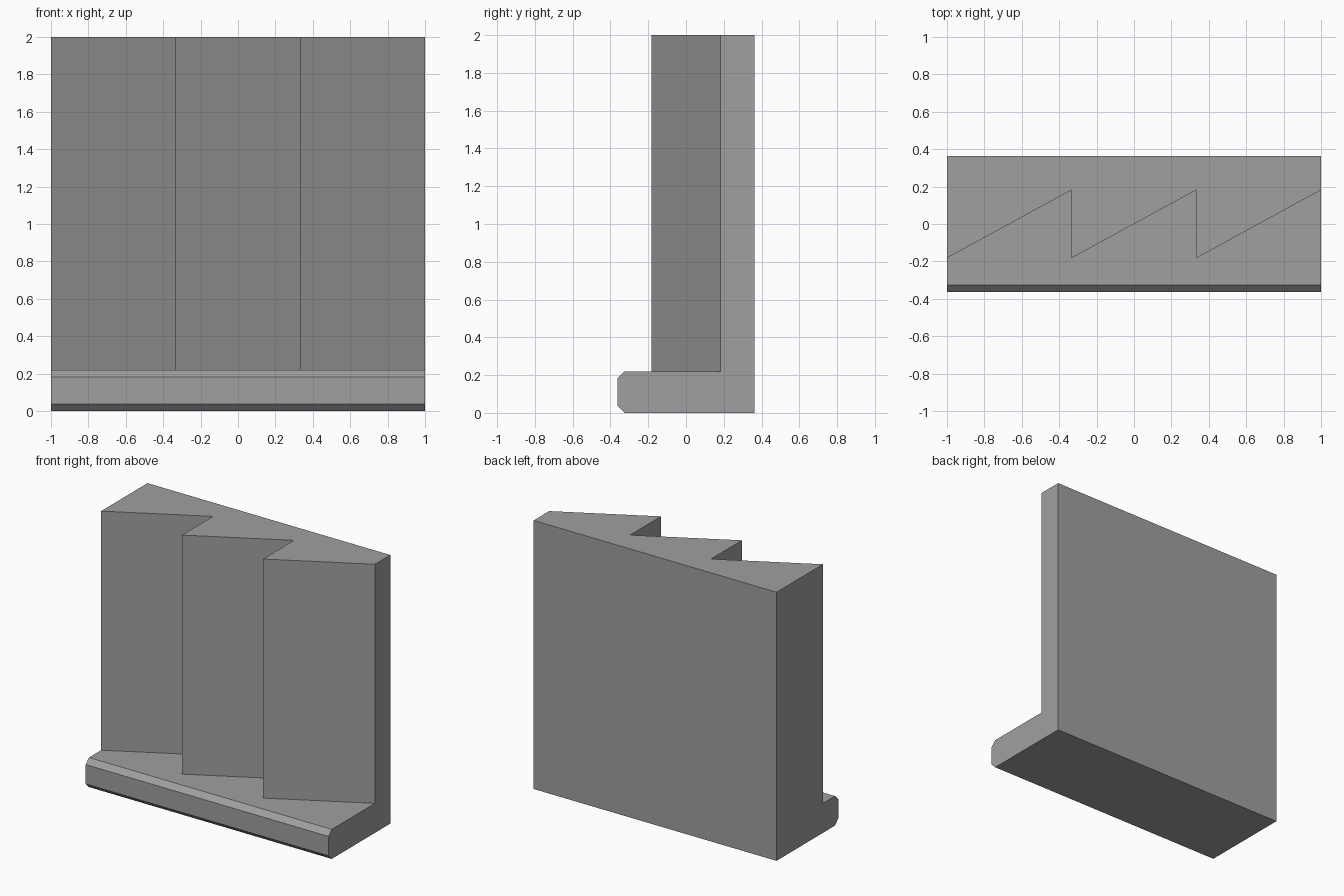
import bpy, bmesh
from mathutils import Vector

if "Cube" in bpy.data.objects:
    bpy.data.objects.remove(bpy.data.objects["Cube"])

HALF_W, HALF_D, HEIGHT = 1.0, 0.363, 2.0
PLINTH_H, BEVEL = 0.22, 0.038
TEETH, TOOTH = 3, 0.182

stone = bpy.data.materials.new("grey stone")
stone.diffuse_color = (0.35, 0.35, 0.35, 1)
stone.use_nodes = True
stone.node_tree.nodes["Principled BSDF"].inputs["Base Color"].default_value = stone.diffuse_color


def prism(name, outline, sweep):
    """Extrude a closed outline along a vector into a solid."""
    bm = bmesh.new()
    face = bm.faces.new([bm.verts.new(p) for p in outline])
    new = bmesh.ops.extrude_face_region(bm, geom=[face])["geom"]
    verts = [v for v in new if isinstance(v, bmesh.types.BMVert)]
    bmesh.ops.translate(bm, verts=verts, vec=Vector(sweep))
    bmesh.ops.recalc_face_normals(bm, faces=bm.faces)
    mesh = bpy.data.meshes.new(name)
    bm.to_mesh(mesh)
    bm.free()
    mesh.materials.append(stone)
    obj = bpy.data.objects.new(name, mesh)
    bpy.context.collection.objects.link(obj)
    return obj


# Wall and bevelled plinth: one side profile swept across the width
d, b = HALF_D, BEVEL
profile = [(d, 0), (-d + b, 0), (-d, b), (-d, PLINTH_H - b), (-d + b, PLINTH_H),
           (-0.25, PLINTH_H), (-0.25, HEIGHT), (d, HEIGHT)]
wall = prism("pleated_wall", [(-HALF_W, y, z) for y, z in profile], (2 * HALF_W, 0, 0))

# Sawtooth cutter that carves the slanted front faces above the plinth
pitch = 2 * HALF_W / TEETH
saw = [(-1.1, -TOOTH)]
for i in range(TEETH):
    x = -HALF_W + i * pitch
    saw += [(x, -TOOTH), (x + pitch, TOOTH)]
saw += [(1.1, TOOTH), (1.1, -0.6), (-1.1, -0.6)]
cutter = prism("sawtooth_cutter", [(x, y, PLINTH_H) for x, y in saw], (0, 0, HEIGHT))
cutter.hide_render = True

# Carve, then merge coplanar faces
mod = wall.modifiers.new("carve", 'BOOLEAN')
mod.operation, mod.solver, mod.object = 'DIFFERENCE', 'EXACT', cutter
depsgraph = bpy.context.evaluated_depsgraph_get()
carved = bpy.data.meshes.new_from_object(wall.evaluated_get(depsgraph))
wall.modifiers.clear()
bm = bmesh.new()
bm.from_mesh(carved)
bmesh.ops.remove_doubles(bm, verts=bm.verts, dist=1e-4)
bmesh.ops.dissolve_limit(bm, angle_limit=0.01, verts=bm.verts, edges=bm.edges)
bm.to_mesh(carved)
bm.free()
wall.data = carved
bpy.data.objects.remove(cutter)
